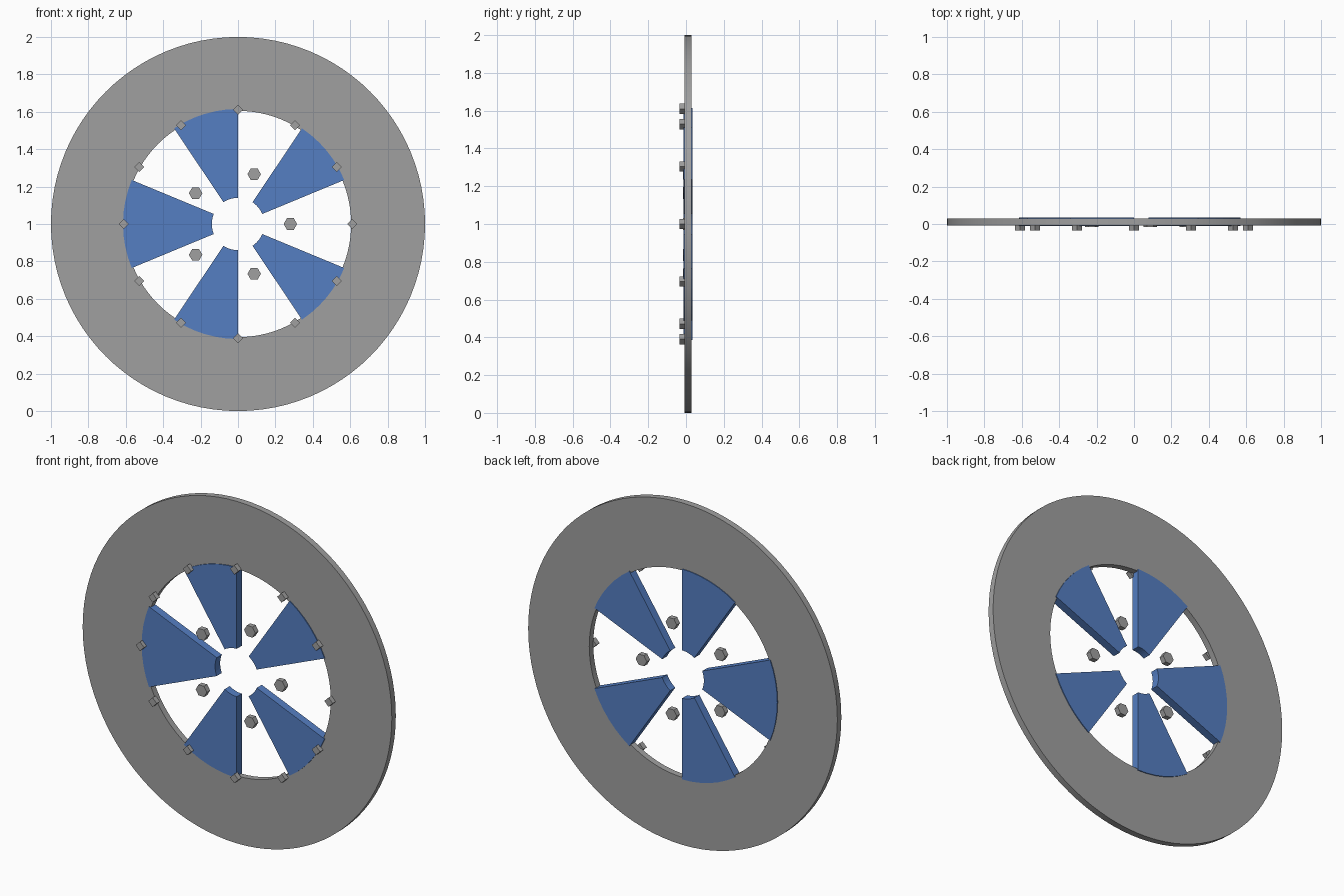
import bpy, bmesh
from math import cos, sin, radians, tau

if "Cube" in bpy.data.objects:
    bpy.data.objects.remove(bpy.data.objects["Cube"])


def material(name, rgb):
    m = bpy.data.materials.new(name)
    m.diffuse_color = (*rgb, 1)
    m.use_nodes = True
    m.node_tree.nodes["Principled BSDF"].inputs["Base Color"].default_value = m.diffuse_color
    return m


GREY = material("metal grey", (0.35, 0.35, 0.35))
BLUE = material("panel blue", (0.09, 0.21, 0.54))
CZ = 1.0  # wheel centre height


def polar(r, deg, cx=0.0, cz=CZ):
    return cx + r * cos(radians(deg)), cz + r * sin(radians(deg))


def finish(name, bm, mat, smooth=False):
    bmesh.ops.recalc_face_normals(bm, faces=bm.faces)
    me = bpy.data.meshes.new(name)
    bm.to_mesh(me)
    bm.free()
    me.materials.append(mat)
    ob = bpy.data.objects.new(name, me)
    bpy.context.collection.objects.link(ob)
    if smooth:
        bpy.context.view_layer.objects.active = ob
        ob.select_set(True)
        bpy.ops.object.shade_smooth_by_angle(angle=radians(30))
        ob.select_set(False)


def prism(name, outline, y0, y1, mat):
    """Extrude an x-z outline between two y values."""
    bm = bmesh.new()
    front = [bm.verts.new((x, y0, z)) for x, z in outline]
    back = [bm.verts.new((x, y1, z)) for x, z in outline]
    bm.faces.new(front)
    bm.faces.new(back)
    n = len(outline)
    for i in range(n):
        j = (i + 1) % n
        bm.faces.new((front[i], front[j], back[j], back[i]))
    finish(name, bm, mat)


# Flat outer ring
bm = bmesh.new()
N = 96
section = [(1.0, -0.007), (1.0, 0.03), (0.605, 0.03), (0.605, -0.007)]
loops = []
for i in range(N):
    a = tau * i / N
    loops.append([bm.verts.new((r * cos(a), y, CZ + r * sin(a))) for r, y in section])
for i in range(N):
    a, b = loops[i], loops[(i + 1) % N]
    for k in range(4):
        m = (k + 1) % 4
        bm.faces.new((a[k], a[m], b[m], b[k]))
finish("outer_ring", bm, GREY, smooth=True)

# Five wedge panels, their edges on steps of 1/32 turn
STEP = 11.25
for i, (first, last) in enumerate([(2, 5), (8, 11), (14, 18), (21, 24), (27, 30)]):
    n = (last - first) * 2
    angles = [first * STEP + k * STEP / 2 for k in range(n + 1)]
    outline = [polar(0.615, a) for a in angles] + [polar(0.14, a) for a in reversed(angles)]
    prism(f"wedge_panel_{i + 1}", outline, -0.012, 0.035, BLUE)

# Twelve square rim bolts
for i in range(12):
    x, z = polar(0.61, i * 30)
    prism(f"rim_bolt_{i + 1}", [polar(0.027, k * 90, x, z) for k in range(4)], -0.035, -0.005, GREY)

# Five hexagonal hub nuts
for i in range(5):
    x, z = polar(0.28, i * 72)
    prism(f"hub_nut_{i + 1}", [polar(0.036, k * 60, x, z) for k in range(6)], -0.016, 0.014, GREY)
